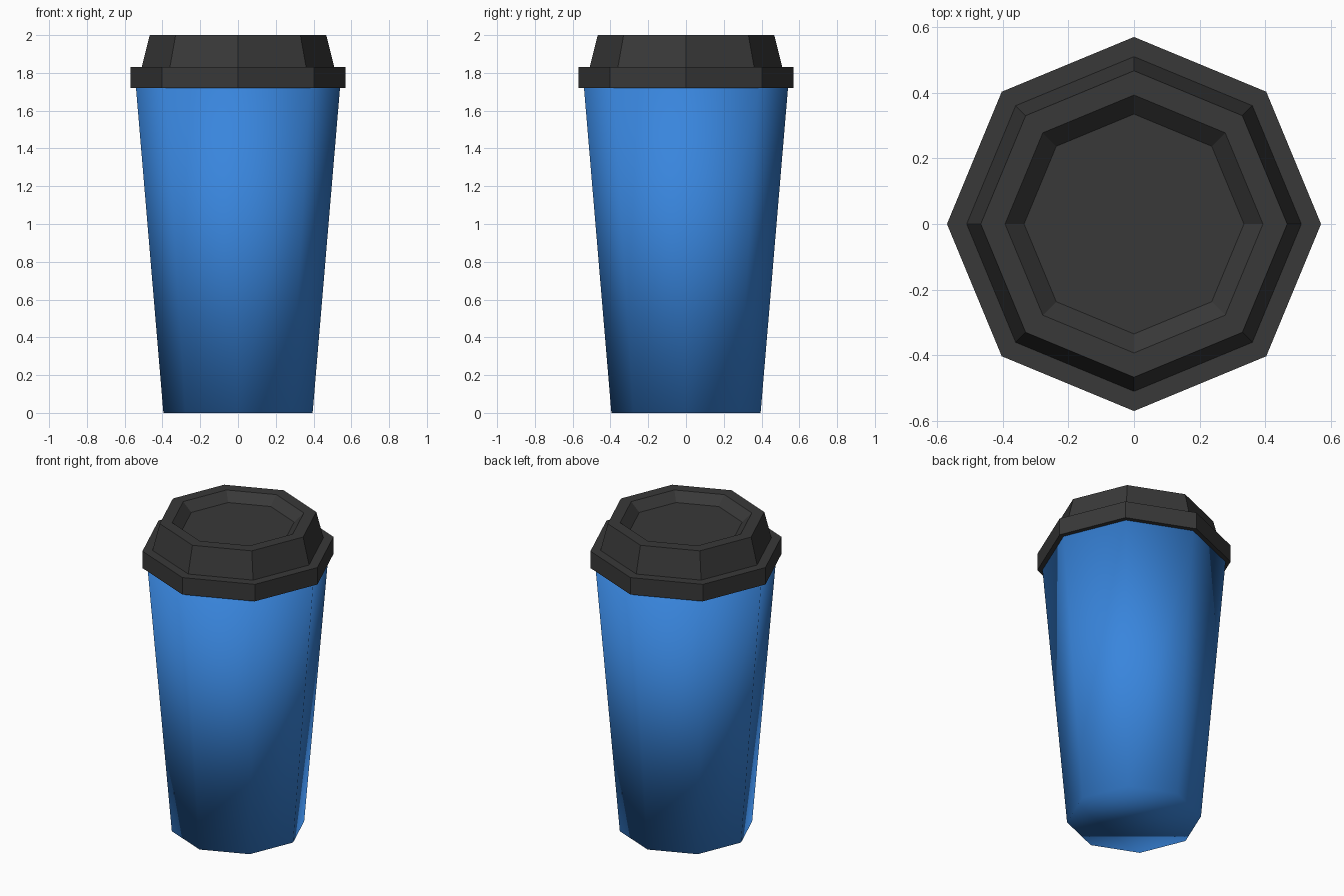
import bpy, bmesh
from math import cos, sin, tau

if "Cube" in bpy.data.objects:
    bpy.data.objects.remove(bpy.data.objects["Cube"])

SIDES = 8


def material(name, color):
    m = bpy.data.materials.new(name)
    m.diffuse_color = (*color, 1)
    m.use_nodes = True
    m.node_tree.nodes["Principled BSDF"].inputs["Base Color"].default_value = m.diffuse_color
    return m


def lathe(name, profile, mat, smooth):
    """Stack octagonal rings from (radius, z) points and cap both ends."""
    bm = bmesh.new()
    rings = [[bm.verts.new((r * cos(tau * i / SIDES), r * sin(tau * i / SIDES), z))
              for i in range(SIDES)] for r, z in profile]
    for a, b in zip(rings, rings[1:]):
        for i in range(SIDES):
            j = (i + 1) % SIDES
            bm.faces.new((a[i], a[j], b[j], b[i]))
    bm.faces.new(rings[0][::-1])
    bm.faces.new(rings[-1])
    for f in bm.faces:
        f.smooth = smooth
    mesh = bpy.data.meshes.new(name)
    bm.to_mesh(mesh)
    bm.free()
    mesh.materials.append(mat)
    ob = bpy.data.objects.new(name, mesh)
    bpy.context.collection.objects.link(ob)
    return ob


blue = material("blue", (0.04, 0.235, 0.72))
black = material("black", (0.04, 0.04, 0.04))

# Tapered cup body, smooth shaded
lathe("cup_body", [(0.395, 0), (0.54, 1.72)], blue, True)

# Lid: overhanging rim, sloped wall, raised lip and sunken top
lathe("lid", [(0.57, 1.72), (0.57, 1.83), (0.51, 1.83), (0.467, 2.0),
              (0.393, 2.0), (0.335, 1.945)], black, False)
